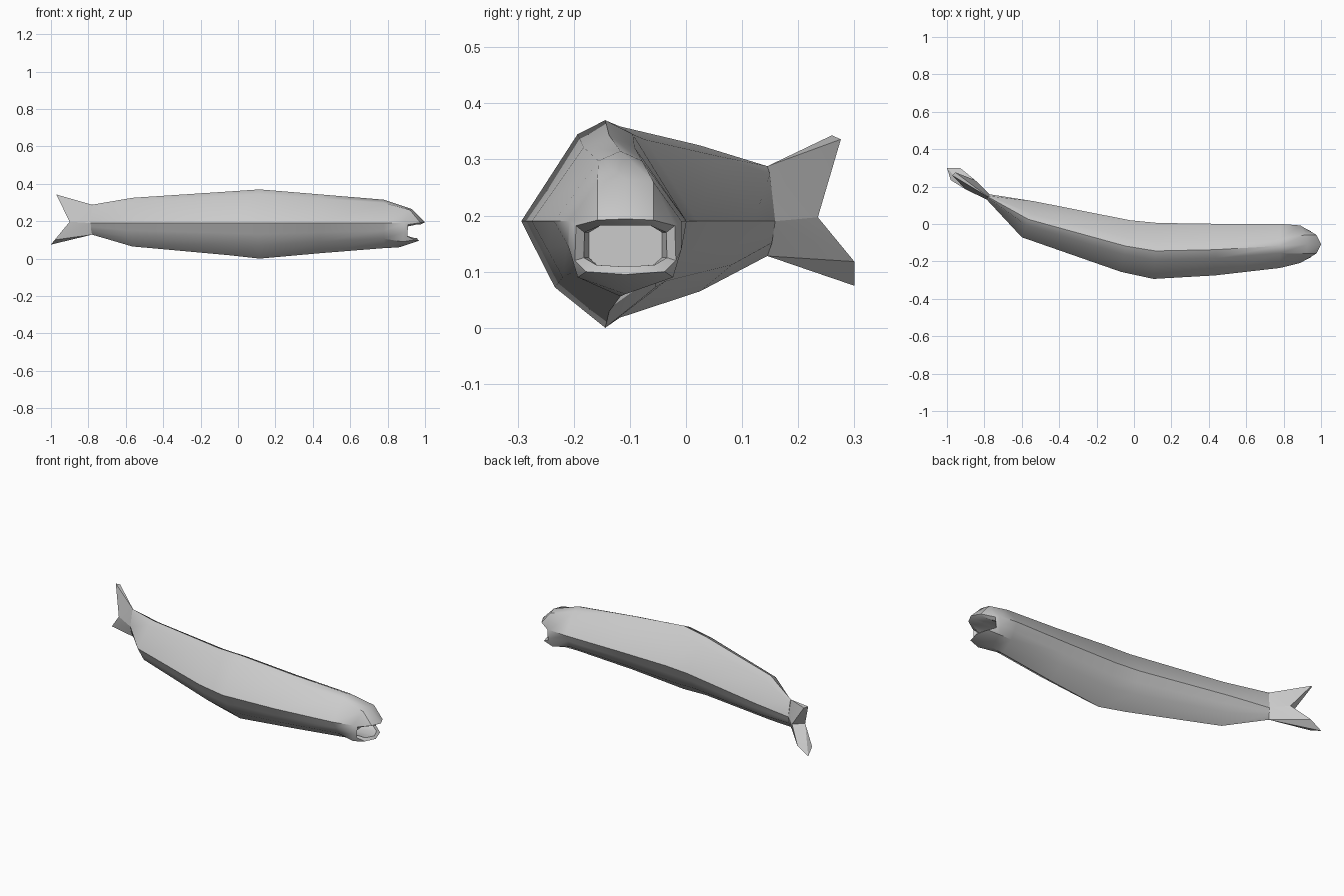
import bpy, bmesh
from math import sin, cos, radians
from mathutils import Vector

if "Cube" in bpy.data.objects:
    bpy.data.objects.remove(bpy.data.objects["Cube"])

# Half cross-section (side, height) from back ridge to belly ridge
HALF = [(0, 1), (0.33, 0.86), (1, 0), (0.8, -0.31), (0.6, -0.62), (0, -1)]


def close_loop(half, cx, cy, tilt=0):
    """half: (side, z, x offset); mirrored across the spine into a full ring."""
    t = radians(tilt)
    right = [(d, z, x) for d, z, x in half]
    left = [(-d, z, x) for d, z, x in half[-2:0:-1]]
    return [Vector((cx + x + d * sin(t), cy + d * cos(t), z)) for d, z, x in right + left]


def body_ring(x, y, w, bottom, top, tilt, mid=0.19):
    half = [(d * w, mid + h * ((top - mid) if h > 0 else (mid - bottom)), 0) for d, h in HALF]
    return close_loop(half, x, y, tilt)


def finish(bm, name, angle):
    bmesh.ops.recalc_face_normals(bm, faces=bm.faces)
    me = bpy.data.meshes.new(name)
    bm.to_mesh(me)
    bm.free()
    ob = bpy.data.objects.new(name, me)
    bpy.context.collection.objects.link(ob)
    bpy.ops.object.select_all(action='DESELECT')
    ob.select_set(True)
    bpy.context.view_layer.objects.active = ob
    bpy.ops.object.shade_smooth_by_angle(angle=radians(angle))
    return ob


# Body: curved spine, tail to head
rings = [body_ring(*r) for r in [
    (-0.78, 0.145, 0.016, 0.128, 0.288, 30),
    (-0.565, 0.025, 0.102, 0.065, 0.325, 20),
    (-0.045, -0.118, 0.140, 0.018, 0.359, 10),
    (0.115, -0.144, 0.150, 0.0, 0.37, 4),
    (0.44, -0.137, 0.138, 0.029, 0.343, 3),
    (0.78, -0.117, 0.118, 0.056, 0.315, 0)]]

# Head: snout, lips, then the mouth cavity turned inward
head = [
    [(0, 0.265, 0.93), (0.05, 0.26, 0.92), (0.1, 0.19, 0.89), (0.1, 0.14, 0.885),
     (0.085, 0.09, 0.88), (0, 0.06, 0.86)],
    [(0, 0.194, 1.0), (0.05, 0.192, 0.975), (0.088, 0.182, 0.91), (0.09, 0.12, 0.905),
     (0.07, 0.1, 0.945), (0, 0.095, 0.967)],
    [(0, 0.182, 0.975), (0.045, 0.182, 0.955), (0.073, 0.17, 0.897), (0.074, 0.125, 0.895),
     (0.052, 0.112, 0.935), (0, 0.109, 0.957)],
    [(0, 0.182, 0.84), (0.045, 0.182, 0.84), (0.065, 0.17, 0.84), (0.065, 0.125, 0.84),
     (0.05, 0.112, 0.84), (0, 0.109, 0.84)]]
rings += [close_loop(h, 0, -0.108) for h in head]

bm = bmesh.new()
loops = [[bm.verts.new(p) for p in r] for r in rings]
n = len(loops[0])
for a, b in zip(loops, loops[1:]):
    for i in range(n):
        j = (i + 1) % n
        bm.faces.new((a[i], a[j], b[j], b[i]))
bm.faces.new(loops[0])
bm.faces.new(loops[-1])
finish(bm, "fish_body", 35)

# Tail fin: two wedge-shaped lobes sharing the thick fork edge
fork = [(-0.9, 0.185, 0.197), (-0.85, 0.235, 0.197), (-0.788, 0.131, 0.19), (-0.772, 0.159, 0.19)]
lobes = {
    "upper_tail_lobe": [(-0.78, 0.145, 0.288), (-0.972, 0.26, 0.343), (-0.955, 0.276, 0.336)],
    "lower_tail_lobe": [(-0.78, 0.145, 0.128), (-1.0, 0.3, 0.075), (-0.93, 0.3, 0.118),
                        (-0.98, 0.235, 0.1)]}
for name, pts in lobes.items():
    bm = bmesh.new()
    for p in fork + pts:
        bm.verts.new(p)
    bmesh.ops.convex_hull(bm, input=bm.verts)
    finish(bm, name, 25)
